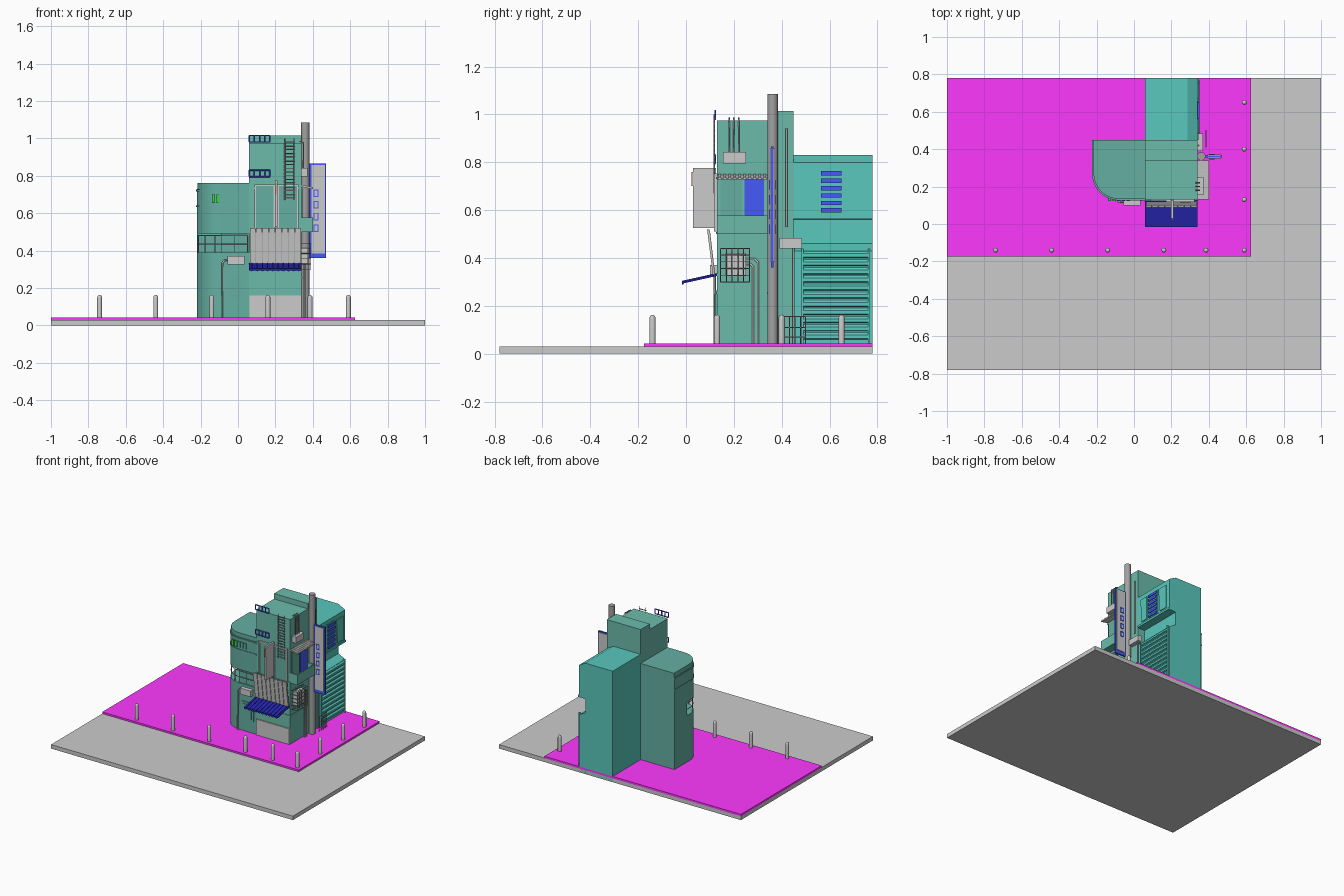
import bpy, bmesh, math
from mathutils import Vector

if "Cube" in bpy.data.objects:
    bpy.data.objects.remove(bpy.data.objects["Cube"])

def mat(name, r, g, b):
    m = bpy.data.materials.new(name)
    m.diffuse_color = (r, g, b, 1)
    m.use_nodes = True
    m.node_tree.nodes["Principled BSDF"].inputs["Base Color"].default_value = m.diffuse_color
    return m

GREEN = mat("green", .15, .50, .41)
DGREEN = mat("dark_green", .13, .43, .36)
TEAL = mat("teal", .10, .58, .51)
LIME = mat("lime", .05, .6, .1)
MAG = mat("magenta", 1, .04, 1)
BLUE = mat("blue", .06, .1, .95)
NAVY = mat("navy", .02, .02, .45)
DARK = mat("dark_grey", .36, .36, .36)

def finish(bm, name, m, smooth=False):
    bmesh.ops.recalc_face_normals(bm, faces=bm.faces)
    me = bpy.data.meshes.new(name)
    bm.to_mesh(me)
    bm.free()
    if m:
        me.materials.append(m)
    o = bpy.data.objects.new(name, me)
    bpy.context.collection.objects.link(o)
    if smooth:
        bpy.context.view_layer.objects.active = o
        o.select_set(True)
        bpy.ops.object.shade_smooth_by_angle(angle=math.radians(35))
        o.select_set(False)
    return o

def prism(name, pts, a, b, axis='z', m=None, smooth=False):
    """Extrude a 2D outline from a to b along an axis."""
    put = {'x': lambda p, t: (t, p[0], p[1]), 'y': lambda p, t: (p[0], t, p[1]),
           'z': lambda p, t: (p[0], p[1], t)}[axis]
    bm = bmesh.new()
    f = bm.faces.new([bm.verts.new(put(p, a)) for p in pts])
    g = bmesh.ops.extrude_face_region(bm, geom=[f])
    d = Vector(put((0, 0), b - a))
    bmesh.ops.translate(bm, vec=d, verts=[v for v in g['geom'] if isinstance(v, bmesh.types.BMVert)])
    return finish(bm, name, m, smooth)

def box(name, x0, x1, y0, y1, z0, z1, m=None):
    return prism(name, [(x0, y0), (x1, y0), (x1, y1), (x0, y1)], z0, z1, 'z', m)

def tube(name, paths, r, m=None):
    cu = bpy.data.curves.new(name, 'CURVE')
    cu.dimensions, cu.bevel_depth, cu.bevel_resolution, cu.use_fill_caps = '3D', r, 1, True
    for path in paths:
        s = cu.splines.new('POLY')
        s.points.add(len(path) - 1)
        for p, c in zip(s.points, path):
            p.co = (*c, 1)
    if m:
        cu.materials.append(m)
    o = bpy.data.objects.new(name, cu)
    bpy.context.collection.objects.link(o)
    return o

def arc(cx, cy, r, a0, a1, n=10):
    return [(cx + r * math.cos(math.radians(a0 + (a1 - a0) * i / n)),
             cy + r * math.sin(math.radians(a0 + (a1 - a0) * i / n))) for i in range(n + 1)]

# Street and pavement
box("street", -1, 1, -.78, .78, 0, .03)
box("pavement", -1, .625, -.175, .78, .028, .043, MAG)

# Bollards with domed tops
for x, y in [(-.74, -.14), (-.44, -.14), (-.14, -.14), (.16, -.14), (.385, -.14), (.59, -.14),
             (.59, .13), (.59, .40), (.59, .65)]:
    prof = [(.013, .04)] + [(.013 * math.cos(t * math.pi / 8), .147 + .016 * math.sin(t * math.pi / 8)) for t in range(5)]
    bm = bmesh.new()
    vs = [bm.verts.new((x + r, y, z)) for r, z in prof]
    es = [bm.edges.new(e) for e in zip(vs, vs[1:])]
    bmesh.ops.spin(bm, geom=vs + es, cent=(x, y, 0), axis=(0, 0, 1), angle=2 * math.pi, steps=12)
    bmesh.ops.remove_doubles(bm, verts=bm.verts, dist=1e-4)
    finish(bm, "bollard", None, True)

# Main tower with stepped roof
prism("tower", [(.13, 0), (.45, 0), (.45, 1.015), (.34, 1.015), (.34, .975), (.13, .975)], .06, .34, 'x', GREEN)
for z in (.25, .50, .73):
    box("tower_band", .058, .344, .126, .34, z, z + .008, GREEN)

# Rear block: notched, chamfered profile
prism("rear_block", [(.06, 0), (.34, 0), (.34, .43), (.285, .46), (.285, .56), (.34, .57), (.34, .80), (.285, .83), (.06, .83)],
      .45, .78, 'y', TEAL)
box("rear_ledge", .285, .346, .45, .78, .562, .577, TEAL)
for i in range(11):
    z = .06 + i * .034
    prism("shutter_slat", [(.34, z), (.35, z + .004), (.35, z + .018), (.34, z + .028)], .49, .76, 'y', TEAL)
for y in (.482, .76):
    box("shutter_post", .335, .352, y, y + .008, .04, .44, TEAL)
for y0, y1 in ((.48, .545), (.67, .75)):
    prism("rear_panel", [(y0, .765), (y1, .765), (y1, .59), (y0 + .012, .59)], .338, .346, 'x', TEAL)
for i in range(6):
    z = .59 + i * .031
    box("blue_louvre", .338, .35, .565, .65, z, z + .018, BLUE)
box("louvre_panel", .338, .343, .558, .657, .582, .772, TEAL)

# Rounded left wing: lower body, recessed balcony level, upper body
def wing(d=0):
    return [(.06, .45), (-.22 - d, .45)] + arc(-.08, .27, .14 + d, 180, 270) + [(.06, .13 - d)]
prism("wing_lower", wing(), .03, .39, 'z', DGREEN, True)
prism("wing_recess", [(.06, .45), (-.22, .45), (-.22, .30), (-.09, .30), (-.09, .14), (.06, .14)], .38, .50, 'z', DGREEN)
prism("wing_upper", wing(), .49, .73, 'z', DGREEN, True)
prism("wing_cap", wing(-.004), .73, .762, 'z', DGREEN, True)
for z in (.632, .716):
    prism("wing_band", wing(.004), z, z + .01, 'z', DGREEN, True)
for i in range(5):
    box("wing_vent", -.14 + i * .025, -.122 + i * .025, .124, .14, .655, .70, LIME if i < 2 else DGREEN)
rail = [(-.217, .30)] + arc(-.08, .27, .137, 180, 270) + [(.05, .133)]
tube("balcony_rail", [[(x, y, z) for x, y in rail] for z in (.435, .48)]
     + [[(x, y, .385), (x, y, .48)] for x, y in rail[::3] + [(-.02, .133), (.05, .133)]], .0025, DARK)

# Wing door panel, cooler and drain pipe
box("wing_door", -.06, .04, .124, .135, .13, .265, DGREEN)
box("wing_door_inset", -.045, .025, .12, .13, .145, .25, DGREEN)
box("wing_cooler", -.055, .035, .10, .13, .325, .37)
tube("wing_pipe", [[(-.05, .118, .35), (-.072, .118, .348), (-.083, .12, .335), (-.085, .12, .04)]], .005)

# Shop front, awning with scalloped edge
box("shop_front", .062, .338, .122, .14, .03, .16)
prism("awning", [(-.015, .293), (.13, .325), (.13, .333), (-.015, .300)], .06, .34, 'x', NAVY)
for i in range(10):
    x = .06 + .028 * (i + .5)
    prism("awning_scallop", arc(x, .303, .014, 180, 360, 6), -.017, -.011, 'y', NAVY)
    prism("awning_rib", [(-.015, .298), (.13, .331), (.13, .337), (-.015, .305)], x - .003, x + .003, 'x', NAVY)

# Leaning slatted screen over the awning
for i in range(8):
    x = .063 + i * .0345
    prism("screen_slat", [(.112, .33), (.12, .33), (.097, .52), (.088, .52)], x, x + .031, 'x')
prism("screen_back", [(.117, .33), (.122, .33), (.10, .515), (.097, .515)], .063, .337, 'x', DARK)

# Front windows, projecting sign board
for x in (.09, .215):
    box("front_window", x, x + .105, .124, .135, .51, .745, DGREEN)
    for a, b in ((x - .003, x + .005), (x + .1, x + .108)):
        box("window_jamb", a, b, .118, .135, .51, .75)
    box("window_head", x - .003, x + .108, .118, .135, .745, .753)
box("projecting_board", .198, .212, .03, .126, .525, .775)
box("board_lamp", .201, .209, .022, .03, .70, .76, mat("tan", .6, .4, .25))

# Front ladder and blue railings
tube("ladder", [[(x, .118, .67), (x, .118, 1.0)] for x in (.25, .30)]
     + [[(.245, .118, .68 + i * .02), (.305, .118, .68 + i * .02)] for i in range(16)], .003, DARK)
for z0, z1 in ((.98, 1.015), (.795, .83)):
    tube("blue_railing", [[(.06, .122, z), (.17, .122, z)] for z in (z0, z1)]
         + [[(.06 + i * .0275, .122, z0), (.06 + i * .0275, .122, z1)] for i in range(5)], .004, BLUE)

# Chimney pole
prism("chimney", arc(.36, .362, .022, 0, 345, 23), .03, 1.085, 'z', DARK, True)

# Hanging side sign
box("sign_frame", .382, .47, .355, .366, .36, .865, BLUE)
box("sign_face", .392, .464, .350, .371, .385, .857)
for i in range(4):
    z = .50 + i * .062
    for a, b, c, d in ((.405, .43, z, z + .005), (.405, .43, z + .035, z + .04), (.405, .41, z, z + .04), (.425, .43, z, z + .04)):
        box("sign_mark", a, b, .346, .375, c, d, BLUE)
for z in (.45, .80):
    box("sign_bracket", .35, .385, .357, .364, z, z + .012, DARK)

# Side balcony with ribbed roof and blue window
box("balcony_floor", .335, .40, .13, .34, .50, .51, GREEN)
box("balcony_front", .392, .40, .13, .34, .50, .577, GREEN)
for y in (.13, .332):
    box("balcony_end", .335, .40, y, y + .008, .50, .577, GREEN)
box("side_window", .335, .346, .245, .325, .52, .73, BLUE)
box("side_panel", .335, .346, .145, .235, .52, .73, DGREEN)
prism("balcony_roof", [(.335, .742), (.40, .728), (.40, .733), (.335, .748)], .13, .34, 'y')
for i in range(10):
    y = .135 + i * .021
    prism("roof_rib", [(.335, .745), (.402, .730), (.402, .738), (.335, .753)], y, y + .011, 'y')

# Side coolers, cage and pipes
box("upper_cooler", .335, .372, .155, .25, .795, .842)
tube("upper_pipes", [[(.35, y, .84), (.35, y, .975), (.33, y, .985)] for y in (.18, .2, .22)], .004, DARK)
box("rear_cooler", .335, .37, .39, .485, .44, .483)
box("caged_cooler", .335, .375, .165, .25, .325, .42)
ys, zs = [.145 + i * .024 for i in range(6)], [.30 + i * .028 for i in range(6)]
tube("cooler_cage", [[(.34, y, .30), (.39, y, .30), (.39, y, .44), (.34, y, .44)] for y in ys]
     + [[(.34, .145, z), (.39, .145, z), (.39, .265, z), (.34, .265, z)] for z in zs], .002, DARK)
tube("side_pipes", [[(.355, .24, z), (.355, y - .012, z), (.355, y, z - .012), (.355, y, .04)]
                    for y, z in ((.28, .375), (.30, .395))], .005)
tube("rear_pipe", [[(.345, .42, .53), (.345, .42, .94)], [(.345, .45, .04), (.345, .45, .45)]], .005, DARK)

# Low fence by the chimney
tube("side_fence", [[(.385, .41, z), (.385, .50, z)] for z in (.07, .11, .155)]
     + [[(.385, .41 + i * .0225, .04), (.385, .41 + i * .0225, .155)] for i in range(5)], .0025, DARK)
